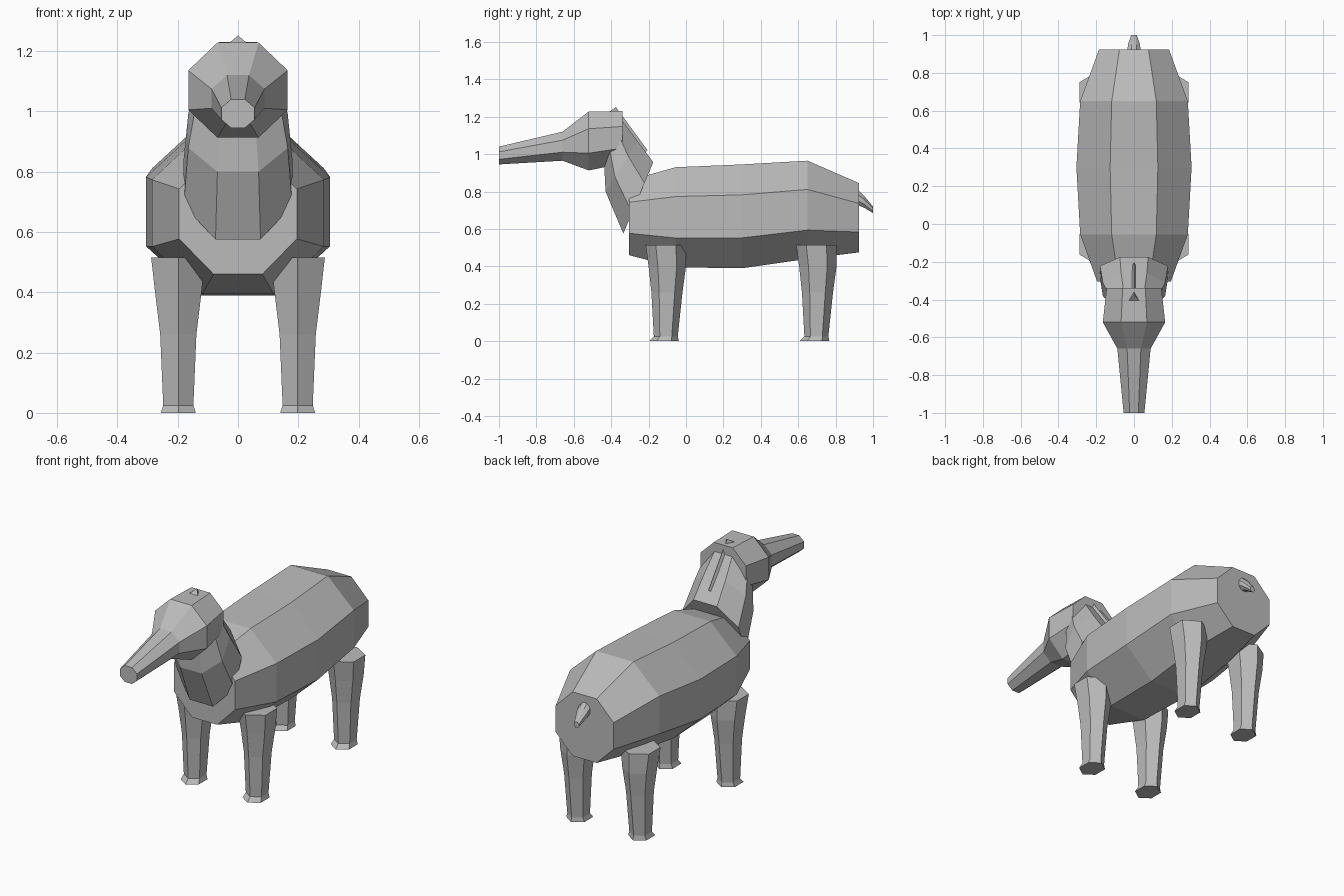
import bpy, bmesh
from math import cos, sin, pi
from mathutils import Vector

cube = bpy.data.objects.get("Cube")
if cube:
    bpy.data.objects.remove(cube, do_unlink=True)

grey = bpy.data.materials.new("plain_grey")
grey.use_nodes = True
COLOUR = (0.5, 0.5, 0.5, 1)
grey.diffuse_color = COLOUR
grey.node_tree.nodes["Principled BSDF"].inputs["Base Color"].default_value = COLOUR


def loft(name, rings):
    """Skin a capped tube through a list of vertex rings."""
    bm = bmesh.new()
    loops = [[bm.verts.new(p) for p in ring] for ring in rings]
    n = len(loops[0])
    for a, b in zip(loops, loops[1:]):
        for i in range(n):
            j = (i + 1) % n
            bm.faces.new((a[i], a[j], b[j], b[i]))
    bm.faces.new(loops[0])
    bm.faces.new(loops[-1])
    bmesh.ops.recalc_face_normals(bm, faces=bm.faces)
    mesh = bpy.data.meshes.new(name)
    bm.to_mesh(mesh)
    bm.free()
    mesh.materials.append(grey)
    obj = bpy.data.objects.new(name, mesh)
    bpy.context.collection.objects.link(obj)
    return obj


def octagon(low, high, half_width):
    """Flat-sided octagon whose low and high (y, z) edges lie on the profile."""
    low, high = Vector((0, *low)), Vector((0, *high))
    mid, half = (low + high) / 2, (high - low) / 2
    k = half_width / cos(pi / 8)
    ring = []
    for i in range(8):
        a = pi / 8 + i * pi / 4
        ring.append(mid + half * (sin(a) / cos(pi / 8)) + Vector((k * cos(a), 0, 0)))
    return ring


def upright(sections):
    """Octagons standing square to y, from (y, bottom, top, half width)."""
    return [octagon((y, lo), (y, hi), w) for y, lo, hi, w in sections]


# Barrel body
loft("body", upright([
    (-0.305, 0.46, 0.86, 0.195),
    (-0.055, 0.395, 0.93, 0.285),
    (0.30, 0.39, 0.945, 0.305),
    (0.65, 0.44, 0.965, 0.285),
    (0.925, 0.475, 0.845, 0.185),
]))

# Head with a long tapering snout
loft("head", upright([
    (-1.0, 0.945, 1.04, 0.055),
    (-0.66, 0.965, 1.12, 0.088),
    (-0.52, 0.913, 1.228, 0.165),
    (-0.34, 0.95, 1.23, 0.145),
]))

# Sloping neck
loft("neck", [
    octagon((-0.335, 0.575), (-0.175, 0.957), 0.18),
    octagon((-0.43, 0.80), (-0.26, 1.07), 0.165),
    octagon((-0.44, 0.99), (-0.345, 1.185), 0.135),
])

# Thin ridged mane whose top end pokes out of the crown
def mane_end(y, z, half):
    return [(0, y, z), (half, y - 0.04, z - 0.03), (-half, y - 0.04, z - 0.03)]

loft("mane", [mane_end(-0.375, 1.252, 0.035), mane_end(-0.205, 1.02, 0.025)])

# Stubby tail
loft("tail", [
    octagon((0.90, 0.735), (0.90, 0.825), 0.036),
    octagon((0.95, 0.715), (0.95, 0.78), 0.032),
    octagon((1.0, 0.685), (1.0, 0.72), 0.015),
])

# Hexagonal legs: height, y shift, x radius, y radius
LEG = [
    (0.515, -0.108, 0.09, 0.108),
    (0.40, -0.10, 0.077, 0.10),
    (0.26, -0.102, 0.06, 0.083),
    (0.025, -0.108, 0.05, 0.064),
    (0.0, -0.118, 0.058, 0.08),
]
for end, y0 in (("front", 0.0), ("back", 0.805)):
    for side, s in (("left", 1), ("right", -1)):
        rings = []
        for z, dy, rx, ry in LEG:
            rings.append([(s * 0.198 + rx * cos(pi / 6 + i * pi / 3) / cos(pi / 6),
                           y0 + dy + ry * sin(pi / 6 + i * pi / 3), z) for i in range(6)])
        loft(f"{end}_{side}_leg", rings)
